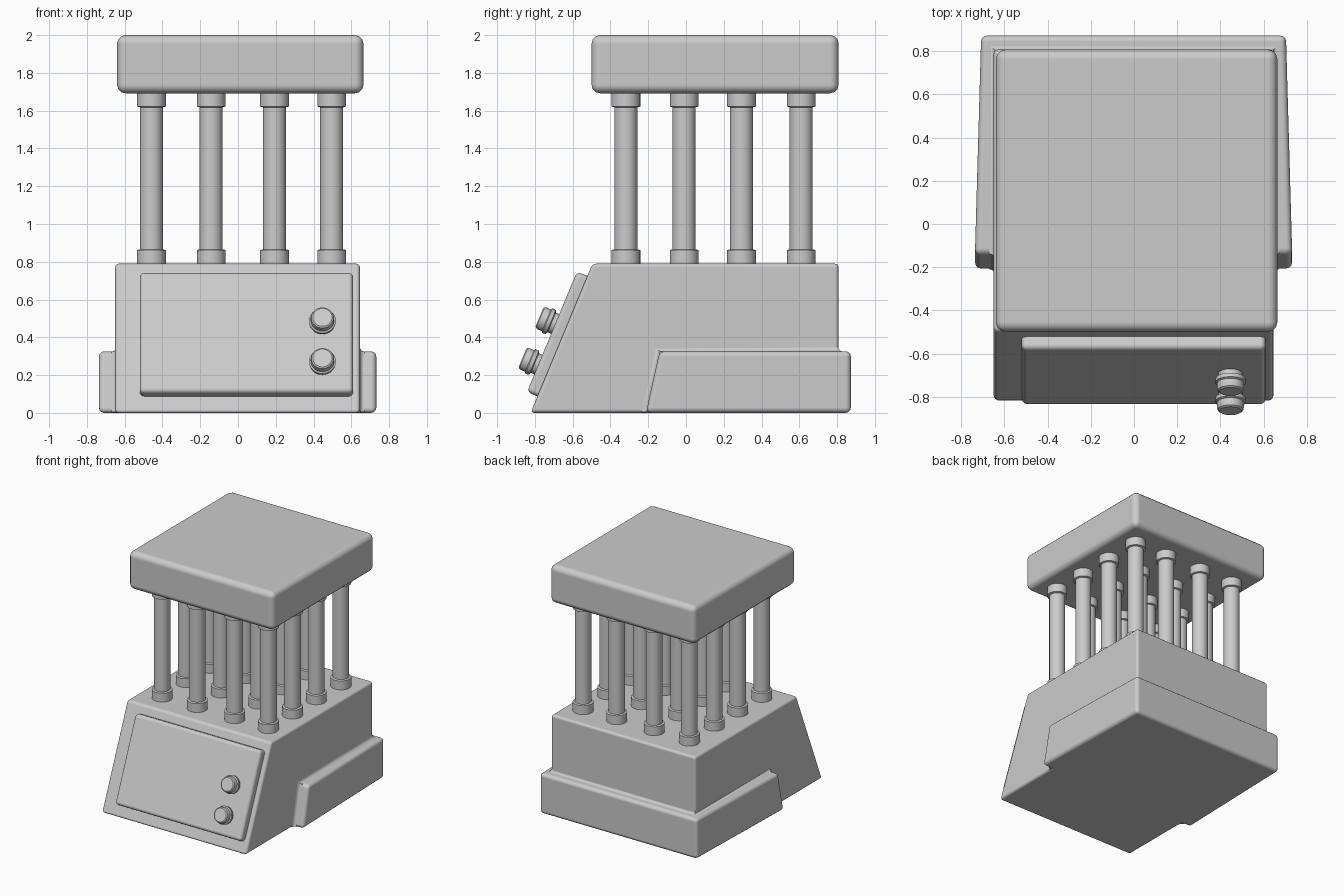
import bpy, bmesh, math
from mathutils import Matrix, Vector

if "Cube" in bpy.data.objects:
    bpy.data.objects.remove(bpy.data.objects["Cube"])


def add_object(name, bm, matrix=None):
    bmesh.ops.recalc_face_normals(bm, faces=bm.faces)
    mesh = bpy.data.meshes.new(name)
    bm.to_mesh(mesh)
    bm.free()
    mesh.polygons.foreach_set("use_smooth", [True] * len(mesh.polygons))
    ob = bpy.data.objects.new(name, mesh)
    bpy.context.collection.objects.link(ob)
    if matrix is not None:
        ob.matrix_world = matrix
    return ob


def block(name, bottom, top, z0, z1, bevel, segments=3, matrix=None):
    """Rounded six-sided block; bottom/top = (half x front, half x back, y front, y back, x centre)."""
    bm = bmesh.new()
    rings = []
    for (hf, hb, yf, yb, cx), z in ((bottom, z0), (top, z1)):
        pts = ((cx - hf, yf), (cx + hf, yf), (cx + hb, yb), (cx - hb, yb))
        rings.append([bm.verts.new((x, y, z)) for x, y in pts])
    lo, hi = rings
    bm.faces.new(lo[::-1])
    bm.faces.new(hi)
    for i in range(4):
        j = (i + 1) % 4
        bm.faces.new((lo[i], lo[j], hi[j], hi[i]))
    ob = add_object(name, bm, matrix)
    mod = ob.modifiers.new("rounding", 'BEVEL')
    mod.width, mod.segments, mod.limit_method = bevel, segments, 'NONE'
    mod.harden_normals = True
    return ob


def lathe(name, profile, matrix, sides=32):
    """Solid of revolution from (radius, height) pairs."""
    bm = bmesh.new()
    rings = [[bm.verts.new((r * math.cos(2 * math.pi * k / sides),
                            r * math.sin(2 * math.pi * k / sides), h))
              for k in range(sides)] for r, h in profile]
    for a, b in zip(rings, rings[1:]):
        for k in range(sides):
            n = (k + 1) % sides
            bm.faces.new((a[k], a[n], b[n], b[k]))
    bm.faces.new(rings[0][::-1])
    bm.faces.new(rings[-1])
    ob = add_object(name, bm, matrix)
    bpy.ops.object.select_all(action='DESELECT')
    ob.select_set(True)
    bpy.context.view_layer.objects.active = ob
    bpy.ops.object.shade_smooth_by_angle(angle=math.radians(35))
    return ob


# Main housing with sloped front
block("housing", (.648, .648, -.823, .808, -.002), (.648, .648, -.495, .808, -.002),
      0, .79, .02)

# Wrap-around rear skirt
block("rear_skirt", (.735, .706, -.212, .873, -.002), (.735, .706, -.14, .873, -.002),
      0, .326, .028)

# Concave fillet where the skirt meets the housing
half = [((.645, -.209, .004), (1, 0, 0), (0, -1, 0)),
        ((.645, -.138, .324), (1, 0, 0), (0, -1, .8)),
        ((.645, .806, .324), (1, 1, 0), (0, 0, 1))]
path = half + [tuple((-v[0], v[1], v[2]) for v in p) for p in reversed(half)]
cove = [(-.2, -.2), (-.2, 1), (0, 1), (.13, .5), (.29, .29), (.5, .13), (1, 0), (1, -.2)]
bm = bmesh.new()
loops = [[bm.verts.new(Vector(p) + .026 * (u * Vector(a) + v * Vector(b)))
          for u, v in cove] for p, a, b in path]
for a, b in zip(loops, loops[1:]):
    for k in range(len(cove)):
        n = (k + 1) % len(cove)
        bm.faces.new((a[k], a[n], b[n], b[k]))
bm.faces.new(loops[0])
bm.faces.new(loops[-1])
fillet = add_object("skirt_fillet", bm)
bpy.context.view_layer.objects.active = fillet
fillet.select_set(True)
bpy.ops.object.shade_smooth_by_angle(angle=math.radians(40))

# Top slab
slab = (.652, .652, -.5, .808, .012)
block("top_slab", slab, slab, 1.692, 2.0, .045)

# Grid of columns with collars at both ends
column = [(.076, .78), (.076, .862), (.061, .866), (.061, 1.618), (.076, 1.622), (.076, 1.705)]
for x in (-.458, -.142, .193, .496):
    for y in (-.318, -.01, .294, .61):
        lathe("column", column, Matrix.Translation((x, y, 0)))

# Control panel, in the frame of the sloped front
slope = (Matrix.Translation((0, -.823, 0))
         @ Matrix.Rotation(math.atan2(.79, .328), 4, 'X'))
panel = (.565, .565, .095, .785, .045)
block("control_panel", panel, panel, -.03, .06, .025, matrix=slope)

# Knobs
knob = [(.056, .04), (.056, .08), (.069, .085), (.071, .105), (.062, .11),
        (.062, .135), (.059, .145), (.051, .151)]
for t in (.252, .485):
    lathe("knob", knob, slope @ Matrix.Translation((.447, t, 0)))
